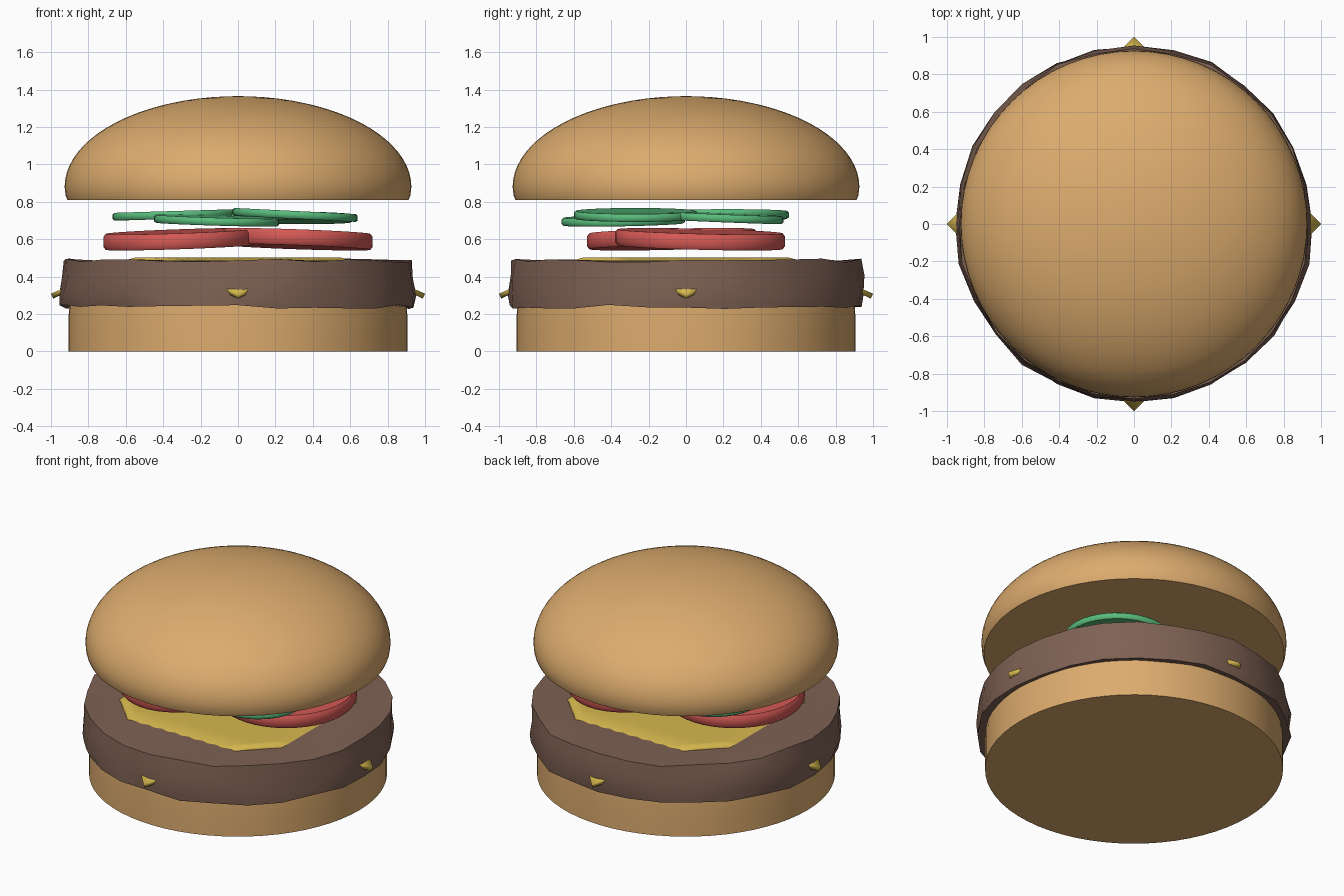
import bpy, bmesh, math, random
from mathutils import Euler

random.seed(4)
if "Cube" in bpy.data.objects:
    bpy.data.objects.remove(bpy.data.objects["Cube"], do_unlink=True)


def material(name, rgb):
    m = bpy.data.materials.new(name)
    m.use_nodes = True
    m.diffuse_color = (*rgb, 1)
    bsdf = next(n for n in m.node_tree.nodes if n.type == 'BSDF_PRINCIPLED')
    bsdf.inputs["Base Color"].default_value = (*rgb, 1)
    return m


BUN = material("toasted_bun", (0.72, 0.41, 0.155))
MEAT = material("grilled_brown", (0.21, 0.12, 0.088))
CHEESE = material("cheese_yellow", (0.66, 0.47, 0.075))
TOMATO = material("tomato_red", (0.66, 0.10, 0.09))
PICKLE = material("pickle_green", (0.10, 0.50, 0.20))


def finish(name, bm, mat, angle=40):
    bmesh.ops.recalc_face_normals(bm, faces=bm.faces)
    mesh = bpy.data.meshes.new(name)
    bm.to_mesh(mesh)
    bm.free()
    mesh.materials.append(mat)
    ob = bpy.data.objects.new(name, mesh)
    bpy.context.collection.objects.link(ob)
    bpy.ops.object.select_all(action='DESELECT')
    ob.select_set(True)
    bpy.context.view_layer.objects.active = ob
    bpy.ops.object.shade_smooth_by_angle(angle=math.radians(angle))
    return ob


def lathe(name, profile, mat, sides=64, rough=0.0, angle=40):
    """Spin (radius, height) points round z; rough jitters the outer rings."""
    bm = bmesh.new()
    rings = []
    for r, z in profile:
        ring = []
        for i in range(sides):
            a = math.tau * i / sides
            k = rough if r > 0.9 else 0
            rr = r + random.uniform(-k, k)
            ring.append(bm.verts.new((rr * math.cos(a), rr * math.sin(a),
                                      z + random.uniform(-k, k))))
        rings.append(ring)
    for low, high in zip(rings, rings[1:]):
        for i in range(sides):
            j = (i + 1) % sides
            bm.faces.new((low[i], low[j], high[j], high[i]))
    bm.faces.new(rings[0][::-1])
    bm.faces.new(rings[-1])
    return finish(name, bm, mat, angle)


# Bottom bun and domed top bun
lathe("bottom_bun", [(0.905, 0), (0.905, 0.1), (0.905, 0.2), (0.9, 0.28)], BUN)
dome = [(0.912, 0.81), (0.922, 0.835)]
for i in range(20):
    t = math.radians(90) * i / 20
    dome.append((0.927 * math.cos(t), 0.88 + 0.485 * math.sin(t)))
dome.append((0.01, 1.365))
lathe("top_bun", dome, BUN)

# Uneven meat patty
lathe("patty", [(0.85, 0.25), (0.945, 0.238), (0.952, 0.30), (0.945, 0.40),
                (0.935, 0.487), (0.85, 0.487)], MEAT, 28, 0.011, 50)

# Cheese slice: a diamond whose corners sag through the patty
bm = bmesh.new()
bmesh.ops.create_grid(bm, x_segments=20, y_segments=20, size=math.sqrt(0.5))
for v in bm.verts:
    x, y, _ = v.co
    v.co.x, v.co.y = (x - y) * math.sqrt(0.5), (x + y) * math.sqrt(0.5)
    reach = max(abs(v.co.x), abs(v.co.y))
    v.co.z = 0.502 - 0.45 * max(0, reach - 0.57)
cheese = finish("cheese_slice", bm, CHEESE)
solid = cheese.modifiers.new("thickness", 'SOLIDIFY')
solid.thickness = 0.028
solid.offset = -1


def slice_disc(name, center, radii, thick, tilt, mat):
    """Thin disc with a softened rim; tilt is the slope along x and y."""
    ob = lathe(name, [(0.97, -0.5), (1, -0.3), (1, 0.3), (0.97, 0.5)], mat, 40, 0, 60)
    ob.data.transform(Euler((0, 0, 0)).to_matrix().to_4x4())
    for v in ob.data.vertices:
        x, y = v.co.x * radii[0], v.co.y * radii[1]
        v.co = (x, y, v.co.z * thick + tilt[0] * x + tilt[1] * y)
    ob.location = center
    return ob


# Two tomato slices, sloping down outward
for side, s in (("left", 1), ("right", -1)):
    slice_disc("tomato_slice_" + side, (0.31 * s, 0.075 * s, 0.60),
               (0.41, 0.455), 0.085, (-0.035 * s, -0.025 * s), TOMATO)

# Four pickle slices
for name, center, tilt in (
        ("front_left", (0.305, -0.27, 0.73), (-0.05, 0.0)),
        ("back_right", (-0.335, 0.22, 0.73), (0.03, 0.0)),
        ("front_right", (-0.115, -0.335, 0.70), (-0.03, 0.02)),
        ("back_left", (0.28, 0.19, 0.715), (-0.01, -0.04))):
    slice_disc("pickle_slice_" + name, center, (0.335, 0.33), 0.042, tilt, PICKLE)
